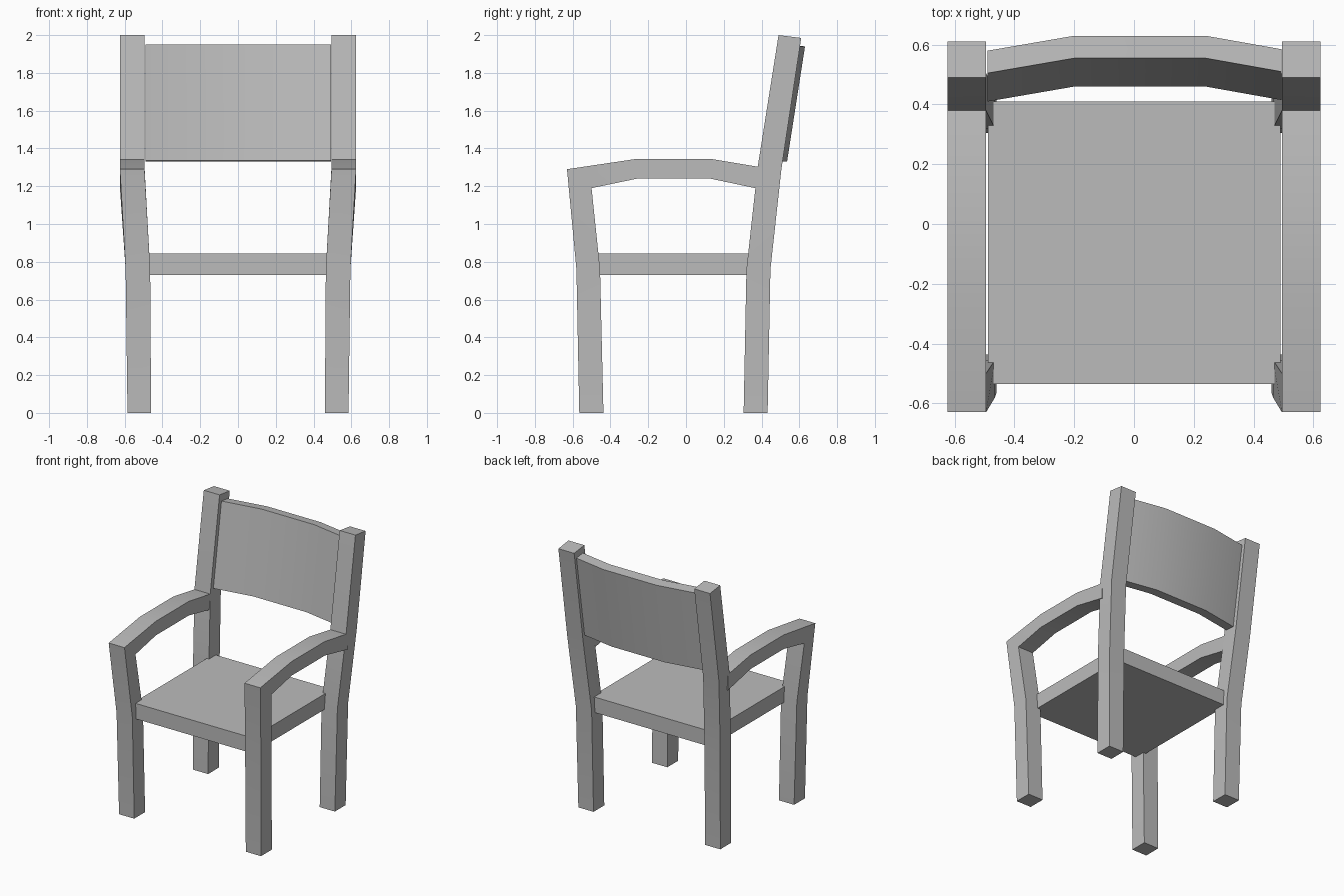
import bpy, bmesh, math

cube = bpy.data.objects.get("Cube")
if cube:
    bpy.data.objects.remove(cube, do_unlink=True)

# Single grey finish
grey = bpy.data.materials.new("plain grey")
grey.use_nodes = True
colour = (0.5, 0.5, 0.5, 1)
grey.diffuse_color = colour
grey.node_tree.nodes["Principled BSDF"].inputs["Base Color"].default_value = colour


def loft(name, rings):
    """Skin a run of four-cornered rings into a closed bar."""
    bm = bmesh.new()
    loops = [[bm.verts.new(p) for p in ring] for ring in rings]
    for a, b in zip(loops, loops[1:]):
        for i in range(4):
            j = (i + 1) % 4
            bm.faces.new((a[i], a[j], b[j], b[i]))
    bm.faces.new(loops[0])
    bm.faces.new(loops[-1])
    bmesh.ops.recalc_face_normals(bm, faces=bm.faces[:])
    mesh = bpy.data.meshes.new(name)
    bm.to_mesh(mesh)
    bm.free()
    mesh.materials.append(grey)
    obj = bpy.data.objects.new(name, mesh)
    bpy.context.collection.objects.link(obj)
    bpy.ops.object.select_all(action='DESELECT')
    obj.select_set(True)
    bpy.context.view_layer.objects.active = obj
    bpy.ops.object.shade_smooth_by_angle(angle=math.radians(30))
    return obj


def side_ring(side, inner, outer, front, back):
    """Ring across a bar's width from its front and back (y, z) corners."""
    return [(side * inner, *front), (side * outer, *front),
            (side * outer, *back), (side * inner, *back)]


# inner x, outer x, front/top corner, back/bottom corner
front_leg_and_arm = [
    (0.46, 0.585, (-0.565, 0), (-0.437, 0)),
    (0.465, 0.595, (-0.58, 0.76), (-0.455, 0.76)),
    (0.495, 0.625, (-0.63, 1.29), (-0.50, 1.19)),
    (0.495, 0.625, (-0.26, 1.345), (-0.26, 1.24)),
    (0.495, 0.625, (0.13, 1.345), (0.13, 1.24)),
    (0.495, 0.625, (0.40, 1.30), (0.40, 1.183)),
]
back_leg = [
    (0.46, 0.585, (0.305, 0), (0.432, 0)),
    (0.465, 0.595, (0.32, 0.76), (0.447, 0.76)),
    (0.495, 0.625, (0.38, 1.305), (0.505, 1.29)),
    (0.495, 0.625, (0.49, 2.0), (0.61, 1.985)),
]
for side, label in ((1, "left"), (-1, "right")):
    for part, rows in (("front_leg_and_arm", front_leg_and_arm), ("back_leg", back_leg)):
        loft(f"{label}_{part}", [side_ring(side, *row) for row in rows])

# Seat slab, overlapping the legs at its corners
loft("seat", [side_ring(1, -0.488, 0.49, (-0.535, z), (0.41, z)) for z in (0.73, 0.845)])

# Curved, reclined back panel
loft("back_panel", [
    [(x, y, 1.335), (x, y + 0.095, 1.95), (x, y + 0.17, 1.94), (x, y + 0.075, 1.33)]
    for x, y in ((-0.49, 0.41), (-0.20, 0.46), (0.24, 0.46), (0.493, 0.415))])
